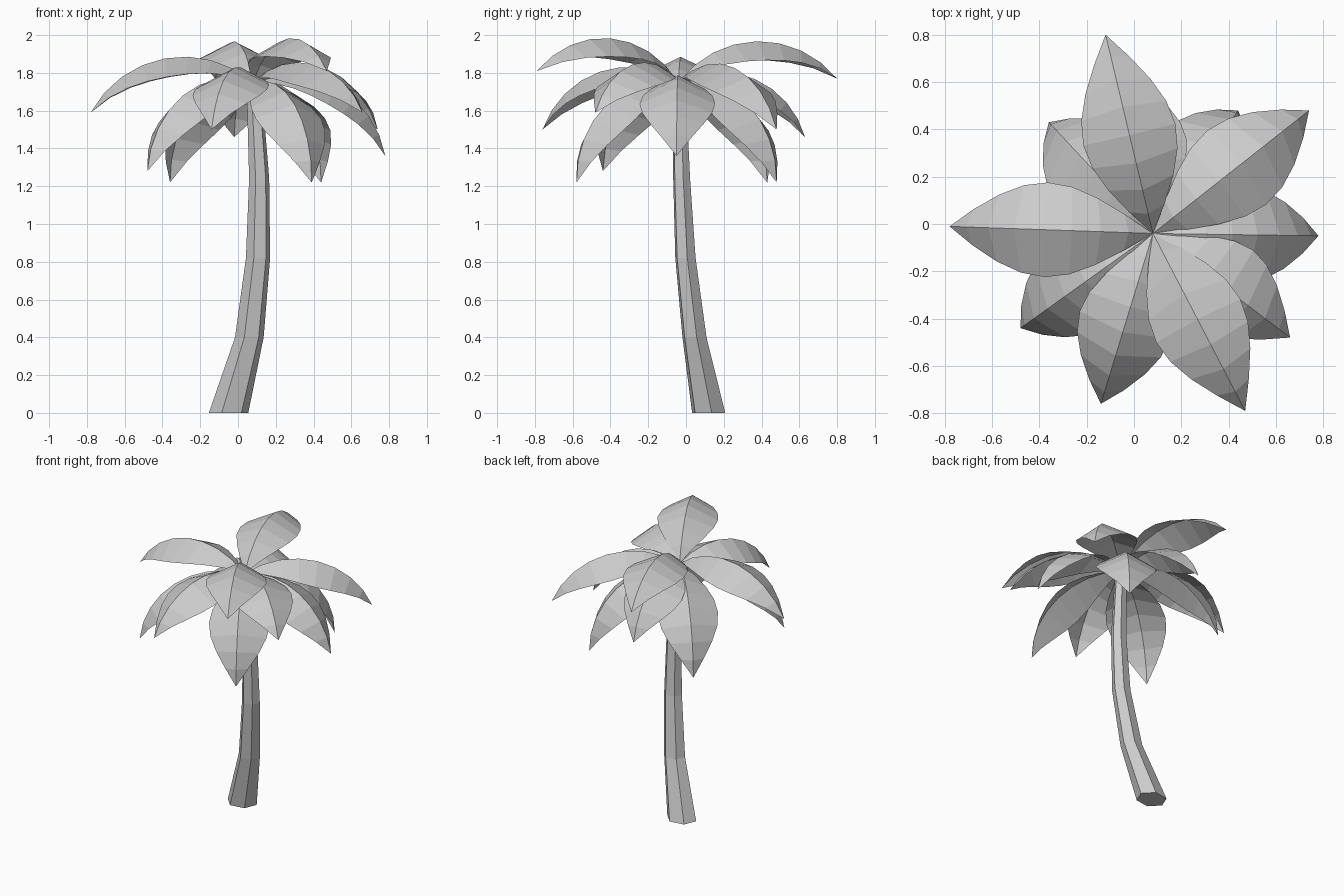
import bpy, math
from mathutils import Vector

cube = bpy.data.objects.get("Cube")
if cube:
    bpy.data.objects.remove(cube)

grey = bpy.data.materials.new("light_grey")
grey.use_nodes = True
colour = (0.6, 0.6, 0.6, 1)
grey.diffuse_color = colour
grey.node_tree.nodes["Principled BSDF"].inputs["Base Color"].default_value = colour


def make_object(name, verts, faces):
    mesh = bpy.data.meshes.new(name)
    mesh.from_pydata(verts, [], faces)
    mesh.materials.append(grey)
    obj = bpy.data.objects.new(name, mesh)
    bpy.context.collection.objects.link(obj)
    return obj


# Trunk: six-sided rings along a bent path (x, y, z, radius)
SIDES = 6
rings = [(-0.05, 0.12, 0, 0.106), (0.06, 0.045, 0.4, 0.077),
         (0.106, -0.003, 0.82, 0.065), (0.112, -0.023, 1.24, 0.054),
         (0.085, -0.035, 1.73, 0.04)]
verts = []
for x, y, z, r in rings:
    for k in range(SIDES):
        a = math.radians(10 + 60 * k)
        verts.append((x + r * math.cos(a), y + 0.88 * r * math.sin(a), z))
faces = [tuple(reversed(range(SIDES))),
         tuple(range(len(verts) - SIDES, len(verts)))]
for i in range(len(rings) - 1):
    for k in range(SIDES):
        a, b = i * SIDES + k, i * SIDES + (k + 1) % SIDES
        faces.append((a, b, b + SIDES, a + SIDES))
make_object("trunk", verts, faces)


# Frond: a folded leaf whose midrib is a circular arc from crown to tip
def frond(name, tip, steps=8, sag=0.24, half_width=0.2, fold=0.1):
    base = Vector((0.08, -0.04, 1.75))
    chord = Vector(tip) - base
    length = chord.length
    along = chord.normalized()
    side = Vector((0, 0, 1)).cross(along).normalized()
    up = along.cross(side)
    half = 2 * math.atan(2 * sag)
    radius = length / (2 * math.sin(half))
    verts, faces = [], []
    for i in range(steps + 1):
        t = i / steps
        a = half * (2 * t - 1)
        mid = (base + along * (length / 2 + radius * math.sin(a))
               + up * radius * (math.cos(a) - math.cos(half)))
        normal = along * math.sin(a) + up * math.cos(a)
        w = math.sin(math.pi * t)
        drop = normal * fold * w
        verts += [mid + side * half_width * w - drop, mid,
                  mid - side * half_width * w - drop]
    for i in range(steps):
        for k in (0, 1):
            a = 3 * i + k
            quad = [a, a + 1, a + 4, a + 3]
            # The outer corners meet the midrib at both ends
            if i == 0:
                quad.remove(0 if k == 0 else 2)
            if i == steps - 1:
                quad.remove(a + 3 if k == 0 else a + 4)
                if k == 1:
                    quad[quad.index(a + 3)] = a + 3
            faces.append(tuple(reversed(quad)))
    return make_object(name, verts, faces)


tips = {
    "upper_back": (-0.12, 0.80, 1.77), "upper_front": (0.47, -0.79, 1.81),
    "upper_right": (-0.78, -0.01, 1.59), "middle_back_left": (0.74, 0.48, 1.5),
    "middle_front_left": (0.66, -0.48, 1.59), "middle_front": (-0.14, -0.76, 1.5),
    "middle_back": (-0.02, 0.63, 1.46), "lower_left": (0.78, -0.05, 1.36),
    "lower_front_right": (-0.48, -0.44, 1.28), "lower_back_right": (-0.36, 0.43, 1.22),
    "lower_back_left": (0.44, 0.48, 1.22), "lower_front_left": (0.39, -0.58, 1.22),
}
for name, tip in tips.items():
    frond("frond_" + name, tip)
